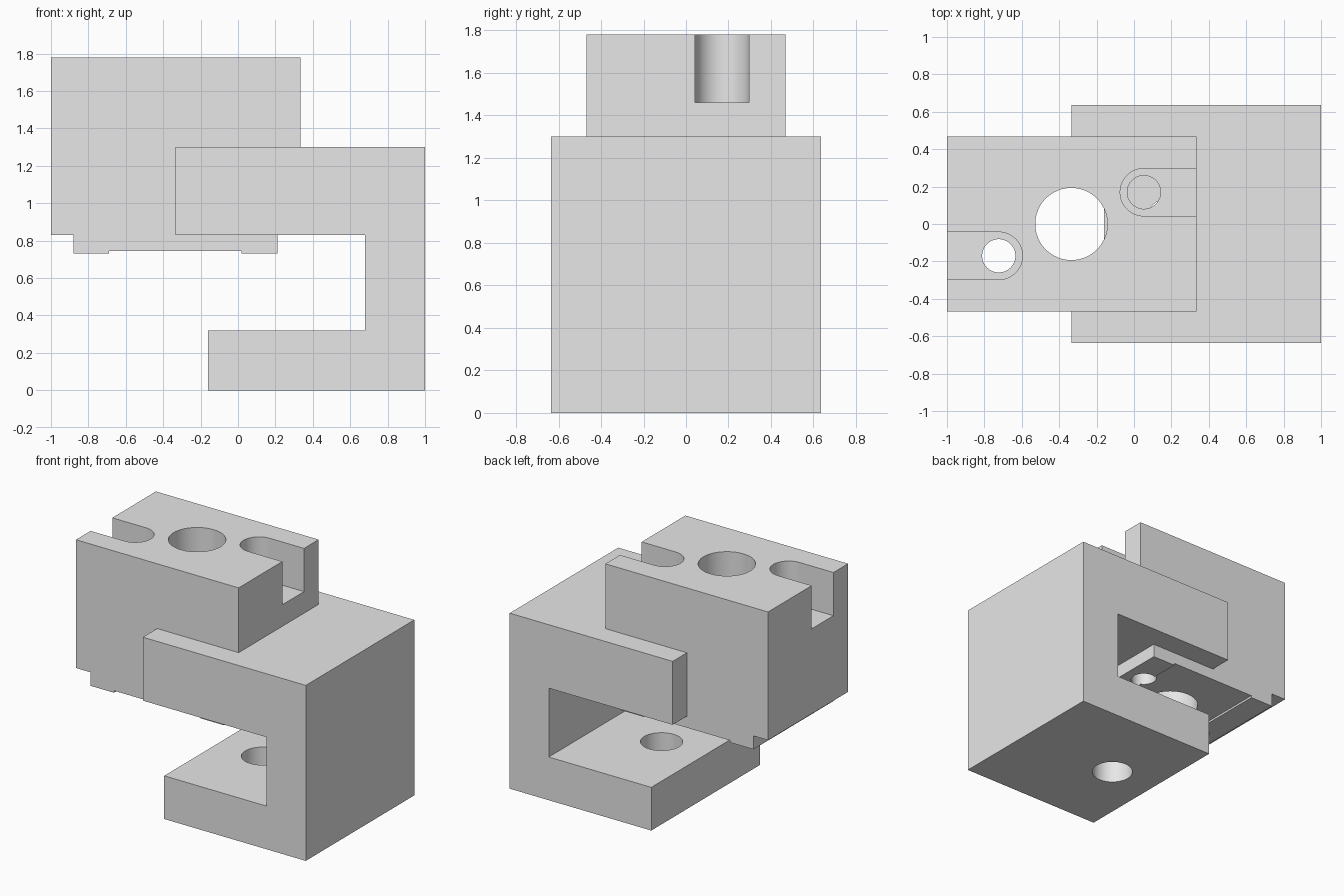
import bpy, bmesh, math
from mathutils import Vector

if "Cube" in bpy.data.objects:
    bpy.data.objects.remove(bpy.data.objects["Cube"])

grey = bpy.data.materials.new("plain_grey")
grey.diffuse_color = (0.8, 0.8, 0.8, 1)
grey.use_nodes = True
grey.node_tree.nodes["Principled BSDF"].inputs["Base Color"].default_value = grey.diffuse_color


def prism(name, points, direction):
    """Extrude a closed 3D outline along a direction."""
    bm = bmesh.new()
    face = bm.faces.new([bm.verts.new(p) for p in points])
    ext = bmesh.ops.extrude_face_region(bm, geom=[face])
    moved = [v for v in ext["geom"] if isinstance(v, bmesh.types.BMVert)]
    bmesh.ops.translate(bm, verts=moved, vec=Vector(direction))
    bmesh.ops.recalc_face_normals(bm, faces=bm.faces)
    mesh = bpy.data.meshes.new(name)
    bm.to_mesh(mesh)
    bm.free()
    mesh.materials.append(grey)
    obj = bpy.data.objects.new(name, mesh)
    bpy.context.collection.objects.link(obj)
    return obj


def side_profile(name, xz, half_depth):
    return prism(name, [(x, -half_depth, z) for x, z in xz], (0, 2 * half_depth, 0))


def arc(cx, cy, r, start, end, n):
    return [(cx + r * math.cos(start + (end - start) * i / n),
             cy + r * math.sin(start + (end - start) * i / n)) for i in range(n + 1)]


def hole(x, y, r, z0, z1):
    pts = arc(x, y, r, 0, 2 * math.pi, 64)[:-1]
    return prism("hole_cutter", [(a, b, z0) for a, b in pts], (0, 0, z1 - z0))


def slot(x, y, r, side, z0, z1):
    """Round-ended slot that runs out through the block end on the given side."""
    pts = arc(x, y, r, math.pi / 2, math.pi / 2 + side * math.pi, 32)
    pts += [(x + side * 0.6, y - r), (x + side * 0.6, y + r)]
    return prism("slot_cutter", [(a, b, z0) for a, b in pts], (0, 0, z1 - z0))


def cut(obj, cutters):
    bpy.context.view_layer.objects.active = obj
    for c in cutters:
        c.hide_render = True
        mod = obj.modifiers.new("cut", "BOOLEAN")
        mod.operation, mod.solver, mod.object = "DIFFERENCE", "EXACT", c
        bpy.ops.object.modifier_apply(modifier=mod.name)
        bpy.data.objects.remove(c)
    bpy.ops.object.select_all(action="DESELECT")
    obj.select_set(True)
    bpy.ops.object.shade_smooth_by_angle(angle=math.radians(30))


# Upper block with a stepped foot underneath
block = side_profile("upper_block", [
    (-1, 0.83), (-0.88, 0.83), (-0.88, 0.73), (-0.69, 0.73), (-0.69, 0.745),
    (0.02, 0.745), (0.02, 0.73), (0.21, 0.73), (0.21, 0.83), (0.333, 0.83),
    (0.333, 1.78), (-1, 1.78)], 0.468)

# Centre bore, plus two offset bolt holes with open slots
cutters = [hole(-0.335, 0, 0.193, 0.5, 2)]
for side in (-1, 1):
    x, y = -0.335 + side * 0.388, side * 0.17
    cutters += [slot(x, y, 0.127, side, 1.46, 2), hole(x, y, 0.089, 0.5, 1.6)]
cut(block, cutters)

# C-shaped frame whose upper arms hold the block
frame = side_profile("c_frame", [
    (-0.16, 0), (1, 0), (1, 1.3), (-0.335, 1.3), (-0.335, 0.83),
    (0.68, 0.83), (0.68, 0.32), (-0.16, 0.32)], 0.635)
pocket = side_profile("pocket_cutter", [
    (-0.5, 0.7), (0.333, 0.7), (0.333, 1.5), (-0.5, 1.5)], 0.468)
cut(frame, [pocket, hole(0.2, 0, 0.142, -0.2, 0.5)])
